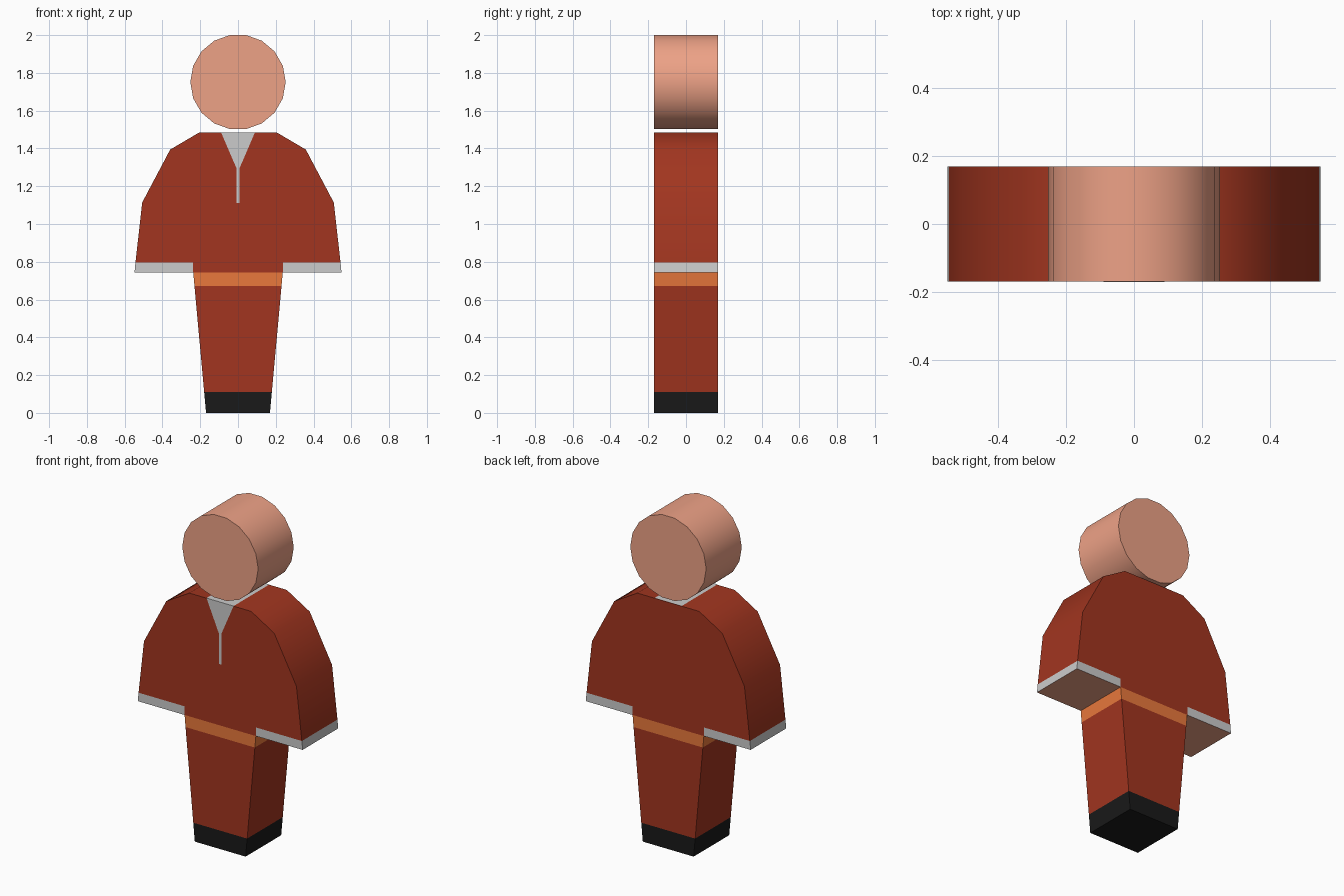
import bpy
from math import radians, cos, sin, tau

if "Cube" in bpy.data.objects:
    bpy.data.objects.remove(bpy.data.objects["Cube"])

D = 0.169  # half depth


def material(name, rgb):
    m = bpy.data.materials.new(name)
    m.diffuse_color = (*rgb, 1)
    m.use_nodes = True
    m.node_tree.nodes["Principled BSDF"].inputs["Base Color"].default_value = m.diffuse_color
    return m


RED = material("red_cloth", (0.36, 0.036, 0.014))
SKIN = material("skin", (0.85, 0.36, 0.24))
GREY = material("grey_trim", (0.52, 0.52, 0.52))
ORANGE = material("orange_belt", (0.82, 0.19, 0.045))
BLACK = material("black_boots", (0.01, 0.01, 0.01))


def mesh_object(name, verts, faces, mat, mirror=False):
    me = bpy.data.meshes.new(name)
    me.from_pydata(verts, [], faces)
    me.materials.append(mat)
    me.shade_smooth()
    me.set_sharp_from_angle(angle=radians(40))
    ob = bpy.data.objects.new(name, me)
    bpy.context.collection.objects.link(ob)
    if mirror:
        ob.modifiers.new("mirror", 'MIRROR').use_mirror_merge = False
    return ob


def prism(name, pts, mat, open_edges=(), mirror=False):
    """Extrude a counter-clockwise front (x, z) profile through the depth.
    Edges in open_edges join another part and get no side face."""
    n = len(pts)
    verts = [(x, y, z) for y in (-D, D) for x, z in pts]
    faces = [list(range(n)), list(range(2 * n - 1, n - 1, -1))]
    for i in range(n):
        if i not in open_edges:
            j = (i + 1) % n
            faces.append([j, i, n + i, n + j])
    return mesh_object(name, verts, faces, mat, mirror)


def leg_x(z):
    return 0.169 + (0.237 - 0.169) * z / 0.743


def band(name, z0, z1, mat, open_edges):
    a, b = leg_x(z0), leg_x(z1)
    prism(name, [(-a, z0), (a, z0), (b, z1), (-b, z1)], mat, open_edges)


# Head: 18-sided disc
R = 0.2525
prism("head", [(R * cos(i * tau / 18), 1.7515 + R * sin(i * tau / 18))
               for i in range(18)], SKIN)

# Jacket with sleeves
right = [(0.237, 0.743), (0.237, 0.795), (0.543, 0.795),
         (0.507, 1.114), (0.359, 1.394), (0.206, 1.484)]
left = [(-x, z) for x, z in reversed(right)]
prism("jacket", right + left, RED, open_edges=(0, 1, 9, 10, 11))

# Sleeve cuffs and the hands seen inside them
prism("cuffs", [(0.237, 0.743), (0.548, 0.743), (0.543, 0.795), (0.237, 0.795)],
      GREY, open_edges=(0, 2, 3), mirror=True)
mesh_object("hands", [(0.237, -D, 0.743), (0.237, D, 0.743),
                      (0.548, D, 0.743), (0.548, -D, 0.743)],
            [(0, 1, 2, 3)], SKIN, mirror=True)

# Collar: V on the chest with a zip line, folding over the top
y, t = -D - 0.0015, 1.4855
mesh_object("collar", [(-0.09, y, t), (-0.008, y, 1.295), (-0.008, y, 1.112),
                       (0.008, y, 1.112), (0.008, y, 1.295), (0.09, y, t),
                       (0.09, D, t), (-0.09, D, t)],
            [(0, 1, 4, 5), (1, 2, 3, 4), (0, 5, 6, 7)], GREY)

# Belt, trousers and boots share one taper
band("belt", 0.672, 0.743, ORANGE, (0, 2))
band("trousers", 0.111, 0.672, RED, (0, 2))
band("boots", 0.0, 0.111, BLACK, (2,))
